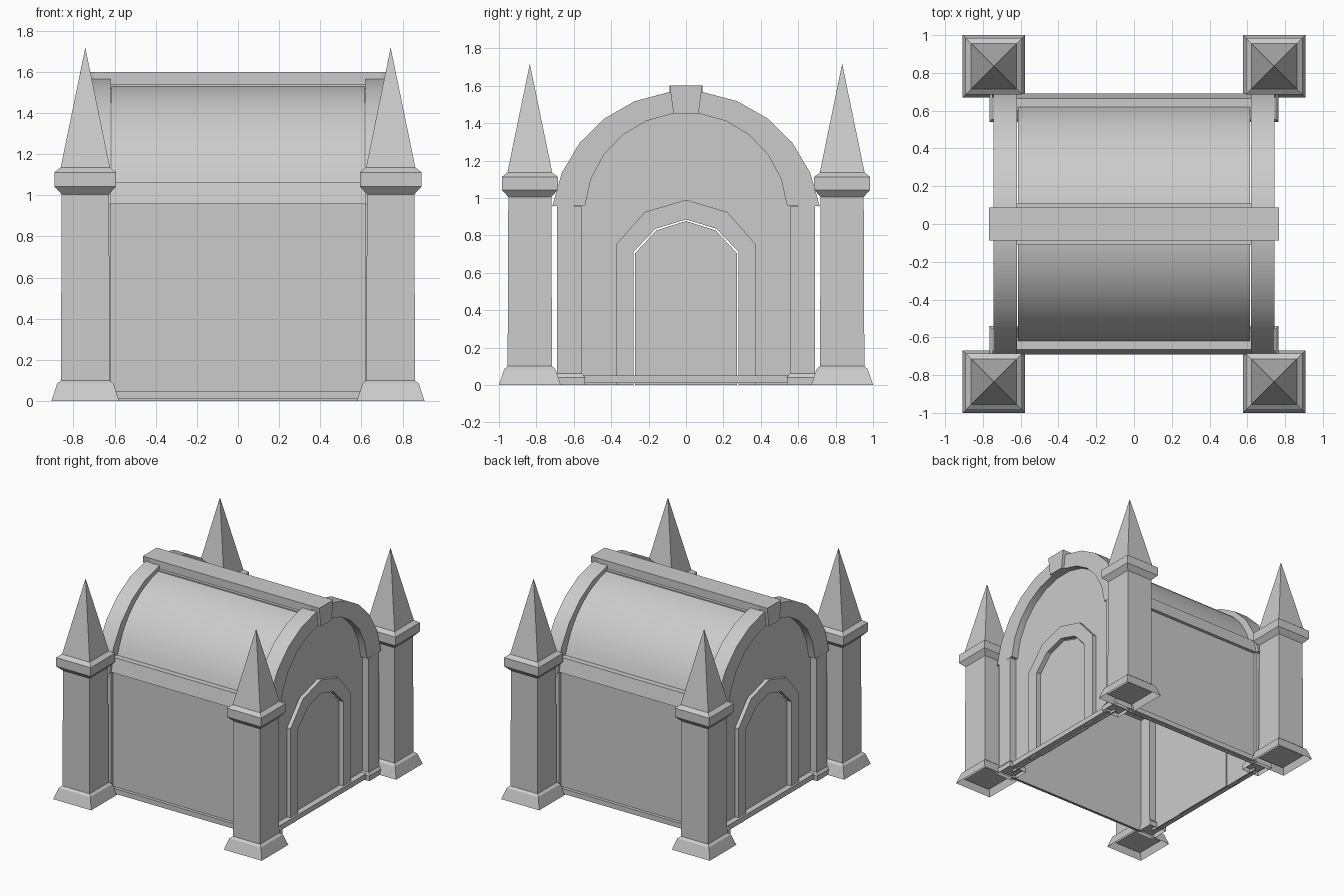
import bpy, bmesh
from math import sin, cos, asin, pi

cube = bpy.data.objects.get("Cube")
if cube:
    bpy.data.objects.remove(cube)

GREY = (0.6, 0.6, 0.6, 1)
stone = bpy.data.materials.new("grey_stone")
stone.use_nodes = True
stone.diffuse_color = GREY
stone.node_tree.nodes["Principled BSDF"].inputs["Base Color"].default_value = GREY


def loft(name, rings, start=True, end=True, smooth=False):
    """Join equal-length closed rings of points with quads, with optional end caps."""
    bm = bmesh.new()
    loops = [[bm.verts.new(p) for p in ring] for ring in rings]
    for a, b in zip(loops, loops[1:]):
        n = len(a)
        for i in range(n):
            j = (i + 1) % n
            bm.faces.new((a[i], a[j], b[j], b[i]))
    if start:
        bm.faces.new(loops[0])
    if end:
        bm.faces.new(loops[-1])
    bmesh.ops.recalc_face_normals(bm, faces=bm.faces)
    mesh = bpy.data.meshes.new(name)
    bm.to_mesh(mesh)
    bm.free()
    mesh.materials.append(stone)
    obj = bpy.data.objects.new(name, mesh)
    bpy.context.collection.objects.link(obj)
    if smooth:
        bpy.ops.object.select_all(action='DESELECT')
        obj.select_set(True)
        bpy.context.view_layer.objects.active = obj
        bpy.ops.object.shade_smooth_by_angle(angle=pi / 6)
    return obj


def prism(name, profile, x0, x1, smooth=False):
    """Extrude a (y, z) profile along x."""
    return loft(name, [[(x, y, z) for y, z in profile] for x in (x0, x1)], smooth=smooth)


def rect(x0, x1, y0, y1, z):
    return [(x0, y0, z), (x1, y0, z), (x1, y1, z), (x0, y1, z)]


def box(name, x0, x1, y0, y1, z0, z1):
    return loft(name, [rect(x0, x1, y0, y1, z0), rect(x0, x1, y0, y1, z1)])


def arc(radius, centre, half_width, steps):
    """Arc over the top from -half_width to +half_width, as (y, z) points."""
    a = asin(half_width / radius)
    return [(radius * sin(t), centre + radius * cos(t))
            for t in (-a + 2 * a * i / steps for i in range(steps + 1))]


def square_tower(name, x, y, levels, **caps):
    """Stack of square sections given as (half width, height)."""
    return loft(name, [rect(x - h, x + h, y - h, y + h, z) for h, z in levels], **caps)


SPRING = 0.957

# Corner towers with hollow plinth, shaft, cap and spire
for sx in (-1, 1):
    for sy in (-1, 1):
        x, y = sx * 0.742, sy * 0.835
        square_tower("tower_plinth", x, y,
                     [(0.165, 0), (0.137, 0.085), (0.119, 0.1)], start=False, end=False)
        square_tower("tower_shaft", x, y, [(0.119, 0.03), (0.115, 1.02)])
        square_tower("tower_cap", x, y,
                     [(0.115, 1.005), (0.15, 1.043), (0.15, 1.112), (0.12, 1.135)])
        square_tower("tower_spire", x, y, [(0.12, 1.134), (0.0005, 1.715)])

# Barrel roof, ridge beam and the flat strip under it
roof = arc(0.642, 0.898, 0.62, 24) + arc(0.632, 0.898, 0.61, 24)[::-1]
prism("barrel_roof", roof, -0.614, 0.614, smooth=True)
box("ridge_strip", -0.62, 0.62, -0.11, 0.11, 1.52, 1.538)
box("ridge_beam", -0.70, 0.70, -0.087, 0.087, 1.53, 1.6)

# Long side walls with base course and eave
for s in (-1, 1):
    box("side_wall", -0.63, 0.63, s * 0.655, s * 0.665, 0, 1.0)
    box("side_base_course", -0.63, 0.63, s * 0.66, s * 0.69, 0.01, 0.05)
    prism("eave", [(s * 0.69, SPRING), (s * 0.665, 1.065),
                   (s * 0.60, 1.065), (s * 0.60, SPRING)], -0.625, 0.625)

# Pointed door outlines
frame_half = [(0.375, 0), (0.375, 0.75), (0.22, 0.925)]
door_half = [(0.28, 0), (0.28, 0.712), (0.163, 0.835)]


def outline(half, peak):
    return [(-y, z) for y, z in half] + [(0, peak)] + half[::-1]


opening = outline(door_half, 0.885)

# Arched end walls, built the same at both ends
for s in (-1, 1):
    # Thin wall with a door opening
    wall = [(-0.60, 0), (-0.60, SPRING)] + arc(0.60, 0.913, 0.595, 16) \
        + [(0.60, SPRING), (0.60, 0)] + opening[::-1]
    prism("end_wall", wall, s * 0.68, s * 0.69)

    band = arc(0.723, 0.848, 0.715, 11) + arc(0.542, 0.913, 0.54, 11)[::-1]
    prism("end_arch", band, s * 0.62, s * 0.745, smooth=True)
    prism("keystone", [(-0.087, 1.6), (0.087, 1.6), (0.067, 1.45), (-0.067, 1.45)],
          s * 0.61, s * 0.768)

    # Door frame ring and recessed door with a narrow gap around it
    prism("door_frame", outline(frame_half, 0.99) + opening[::-1], s * 0.685, s * 0.72)
    panel = [(y * 0.97, z * 0.99) for y, z in opening]
    prism("door", panel, s * 0.675, s * 0.688)

    # Base course, stopping at the door frame
    box("end_base_course", s * 0.685, s * 0.735, -0.55, 0.55, 0.01, 0.05)

    # Pilasters carrying the arch
    for t in (-1, 1):
        box("pilaster", s * 0.62, s * 0.745, t * 0.56, t * 0.69, 0.02, SPRING)
        loft("pilaster_base",
             [rect(s * 0.61, s * 0.765, t * 0.54, t * 0.70, 0),
              rect(s * 0.61, s * 0.765, t * 0.54, t * 0.70, 0.04),
              rect(s * 0.62, s * 0.75, t * 0.555, t * 0.692, 0.06)],
             start=False, end=False)
